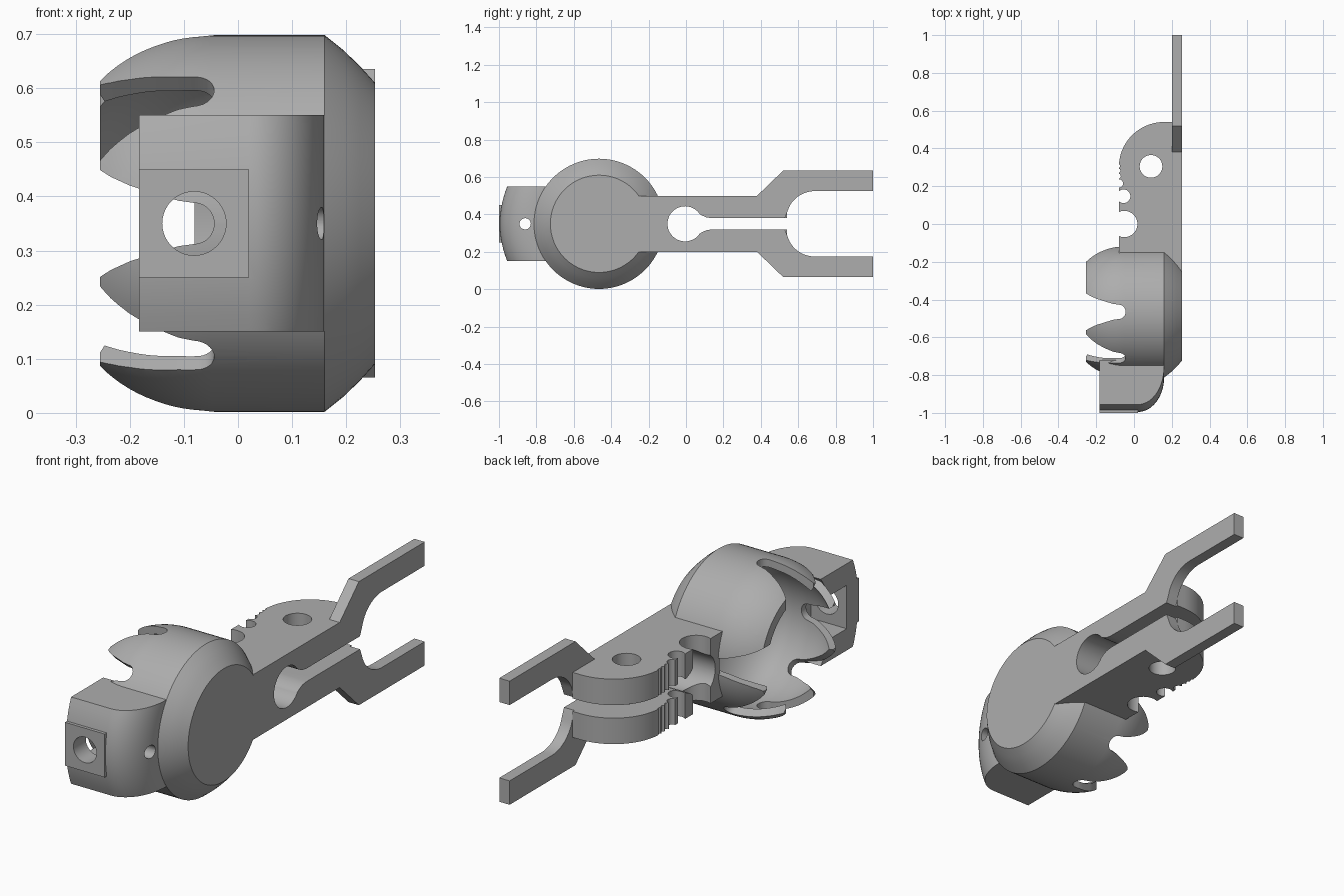
import bpy, bmesh
from math import sin, cos, pi, sqrt, radians
from mathutils import Matrix, Vector

if "Cube" in bpy.data.objects:
    bpy.data.objects.remove(bpy.data.objects["Cube"])

MID = 0.35                           # height of the symmetry plane
AXIS = Vector((0, -0.465, MID))      # cup axis, running along x

grey = bpy.data.materials.new("plain grey")
grey.use_nodes = True
grey.diffuse_color = (0.42, 0.42, 0.42, 1)
grey.node_tree.nodes["Principled BSDF"].inputs["Base Color"].default_value = grey.diffuse_color


def finish(bm, name):
    bmesh.ops.remove_doubles(bm, verts=bm.verts, dist=0.0001)
    bmesh.ops.recalc_face_normals(bm, faces=bm.faces)
    mesh = bpy.data.meshes.new(name)
    bm.to_mesh(mesh)
    bm.free()
    mesh.materials.append(grey)
    ob = bpy.data.objects.new(name, mesh)
    bpy.context.scene.collection.objects.link(ob)
    return ob


def lathe(name, profile, steps=96):
    """Revolve (x, radius) points around the cup axis."""
    bm = bmesh.new()
    vs = [bm.verts.new(AXIS + Vector((x, 0, r))) for x, r in profile]
    es = [bm.edges.new(pair) for pair in zip(vs, vs[1:])]
    bmesh.ops.spin(bm, geom=vs + es, cent=AXIS, axis=(1, 0, 0),
                   angle=2 * pi, steps=steps)
    return finish(bm, name)


def prism(name, pts, axis, lo, hi, matrix=None):
    """Extrude a 2D outline along axis; the outline uses the other two axes in order."""
    i = "xyz".index(axis)
    bm = bmesh.new()
    vs = []
    for p in pts:
        co = list(p)
        co.insert(i, lo)
        vs.append(bm.verts.new(co))
    face = bm.faces.new(vs)
    new = bmesh.ops.extrude_face_region(bm, geom=[face])["geom"]
    step = Vector((0, 0, 0))
    step[i] = hi - lo
    bmesh.ops.translate(bm, vec=step, verts=[g for g in new if isinstance(g, bmesh.types.BMVert)])
    if matrix:
        bm.transform(matrix)
    return finish(bm, name)


def arc(cx, cy, rx, ry, start, end, n):
    return [(cx + rx * cos(radians(start + (end - start) * k / n)),
             cy + ry * sin(radians(start + (end - start) * k / n))) for k in range(n + 1)]


def disc(cx, cy, r, n=40):
    return arc(cx, cy, r, r, 0, 360, n)[:-1]


def rect(a, b, c, d):
    return [(a, c), (b, c), (b, d), (a, d)]


def combine(ob, tool, op="DIFFERENCE"):
    mod = ob.modifiers.new("combine", "BOOLEAN")
    mod.operation, mod.object, mod.solver = op, tool, "EXACT"
    dg = bpy.context.evaluated_depsgraph_get()
    dg.update()
    mesh = bpy.data.meshes.new_from_object(ob.evaluated_get(dg))
    ob.modifiers.clear()
    ob.data = mesh
    bpy.data.objects.remove(tool)


# Cup: bevelled closed end, rounded mouth, domed hollow
outer = [(0.253, 0), (0.253, 0.26), (0.225, 0.291), (0.195, 0.32), (0.16, 0.348)]
outer += [(x, sqrt(0.348 ** 2 - (x + 0.05) ** 2))
          for x in (-0.05 - 0.205 * k / 12 for k in range(13))]
inner = [(x, sqrt(0.315 ** 2 - (x + 0.05) ** 2) - 0.002)
         for x in (-0.255 + 0.205 * k / 12 for k in range(13))]
inner += [(0.2 * sin(t), 0.313 * cos(t)) for t in (pi / 2 * k / 16 for k in range(16))]
cup = lathe("claw_cup", outer + inner + [(0.2, 0)])

# Eight flared slots leave the pointed teeth
flare = [(-0.11, 0.042), (-0.15, 0.054), (-0.2, 0.07), (-0.235, 0.086), (-0.26, 0.102), (-0.3, 0.13)]
slot = [(x, -t) for x, t in reversed(flare)]
slot += arc(-0.081, 0, 0.037, 0.038, -90, 90, 14) + flare
for k in range(8):
    turn = Matrix.Translation(AXIS) @ Matrix.Rotation(k * pi / 4, 4, "X")
    combine(cup, prism("slot", slot, "z", 0.1, 0.5, turn))

# Bracket: curved block on the front of the cup
shell = [(-0.183, 0.325), (-0.183, 0.53)]
shell += [(0.02 + 0.14 * sin(t), 0.345 + 0.185 * cos(t))
          for t in (pi / 2 * k / 14 for k in range(15))]
shell += [(0.16, 0.325), (-0.183, 0.325)]
bracket = lathe("front_bracket", shell)
combine(bracket, prism("trim", rect(-0.5, 0.5, -1.2, -0.6), "z", 0.15, 0.55), "INTERSECT")
combine(bracket, prism("pad", rect(-0.183, 0.02, 0.25, 0.45), "y", -1.0, -0.93), "UNION")
combine(bracket, prism("nut_pocket", rect(-0.3, 0.0, -0.91, -0.7), "z", 0.25, 0.45))
combine(bracket, prism("bolt_hole", disc(-0.081, MID, 0.059), "y", -1.2, -0.6))
combine(bracket, prism("pin_hole", disc(-0.86, MID, 0.03), "x", -0.1, 0.3))

# Arm: block with a rounded end
block = [(0.253, -0.25), (0.253, 0.38), (0.2, 0.38), (0.2, 0.54)]
block += arc(0.16, 0.303, 0.24, 0.237, 90, 180, 20) + [(-0.08, -0.25)]
arm = prism("jaw_arm", block, "z", 0.2, 0.5)

# Two cranked prongs on the flat side, mirrored about the middle
prong = [(0.2, 0), (0.2, 0.15), (0.38, 0.15), (0.52, 0.285), (1, 0.285), (1, 0.175)]
prong += arc(0.69, 0.03, 0.152, 0.145, 90, 165, 12) + [(0.528, 0.03), (0.528, 0)]
for side in (1, -1):
    pts = [(y, MID + side * z) for y, z in prong]
    combine(arm, prism("prong", pts, "x", 0.2, 0.253), "UNION")

# Seat against the cup, spring eye and the gap between the jaws
combine(arm, prism("seat", disc(AXIS.y, MID, 0.335, 96), "x", -0.4, 0.16))
combine(arm, prism("spring_eye", disc(-0.005, MID, 0.094, 48), "x", -0.4, 0.5))
lip = [(0.06, 0.062), (0.085, 0.045), (0.11, 0.034), (0.14, 0.03), (0.8, 0.03)]
gap = [(y, MID + z) for y, z in lip] + [(y, MID - z) for y, z in reversed(lip)]
combine(arm, prism("gap", gap, "x", -0.4, 0.5))

# Pivot hole and grip notches of falling size
for x, y, r in ((0.09, 0.305, 0.06), (-0.052, 0, 0.07), (-0.055, 0.147, 0.036),
                (-0.08, 0.215, 0.022), (-0.083, 0.253, 0.013),
                (-0.083, 0.282, 0.011), (-0.083, 0.307, 0.009)):
    combine(arm, prism("notch", disc(x, y, r), "z", 0, 0.7))

# Smooth curved surfaces, keep crisp edges
bpy.ops.object.select_all(action="DESELECT")
for ob in (cup, bracket, arm):
    ob.select_set(True)
bpy.context.view_layer.objects.active = cup
bpy.ops.object.shade_smooth_by_angle(angle=radians(28))
